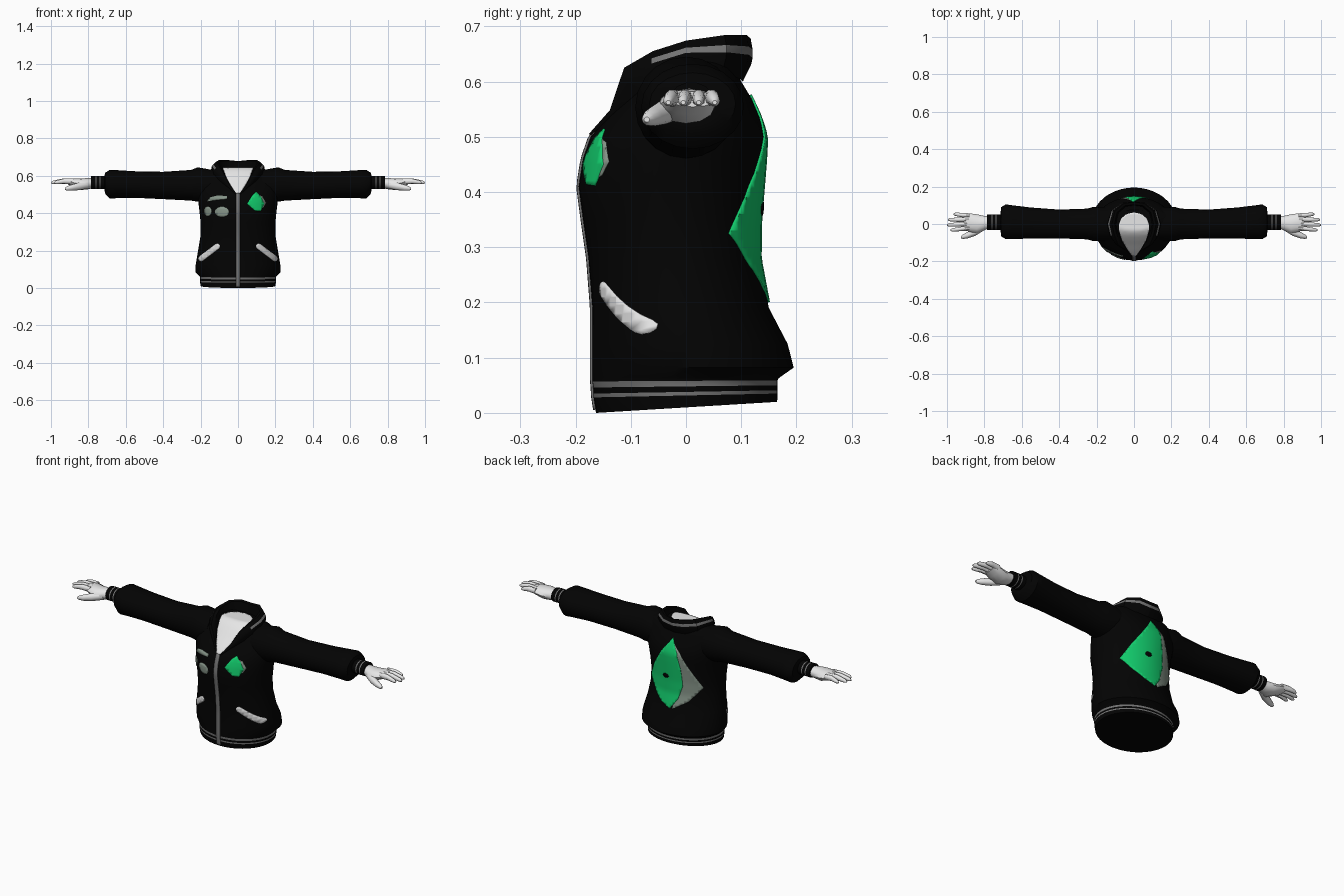
import bpy, bmesh, math
from mathutils import Vector
from mathutils.bvhtree import BVHTree


def material(name, rgb):
    m = bpy.data.materials.new(name)
    m.diffuse_color = (*rgb, 1)
    return m


BLACK = material("black cloth", (0.001, 0.001, 0.001))
GREY = material("grey trim", (0.17, 0.17, 0.17))
WHITE = material("white skin", (0.82, 0.82, 0.82))
PALE = material("pocket trim", (0.76, 0.76, 0.76))
GREEN = material("green patch", (0.006, 0.60, 0.15))
SAGE = material("sage patch", (0.24, 0.30, 0.25))


def finish(name, bm, mats, mirror=False):
    me = bpy.data.meshes.new(name)
    bm.to_mesh(me)
    ob = bpy.data.objects.new(name, me)
    bpy.context.collection.objects.link(ob)
    for m in mats:
        me.materials.append(m)
    if mirror:
        ob.modifiers.new("mirror", "MIRROR").use_mirror_merge = False
    return ob


def loft(rings, closed=True, caps=True, stripes=()):
    """Skin between rings; bands listed in stripes take the second material."""
    bm = bmesh.new()
    vs = [[bm.verts.new(p) for p in r] for r in rings]
    n = len(rings[0])
    for i in range(len(vs) - 1):
        for j in range(n if closed else n - 1):
            k = (j + 1) % n
            f = bm.faces.new((vs[i][j], vs[i][k], vs[i + 1][k], vs[i + 1][j]))
            f.material_index = 1 if i in stripes else 0
    if caps:
        bm.faces.new(vs[0])
        bm.faces.new(vs[-1])
    bmesh.ops.recalc_face_normals(bm, faces=bm.faces[:])
    return bm


def limb(name, sections, mats, n=16, stripes=()):
    """Tube along x from (x, y, z, radius y, radius z), on both sides."""
    rings = [[(x, y + ry * math.cos(2 * math.pi * k / n), z + rz * math.sin(2 * math.pi * k / n))
              for k in range(n)] for x, y, z, ry, rz in sections]
    bm = loft(rings, stripes=stripes)
    finish(name, bm, mats, True)
    bm.free()


# Torso: (z front, z back, y front, y back, half width)
torso = [
    (0.0, 0.02, -0.163, 0.165, 0.200), (0.028, 0.035, -0.168, 0.166, 0.203),
    (0.035, 0.041, -0.168, 0.166, 0.203), (0.041, 0.046, -0.168, 0.166, 0.203),
    (0.046, 0.050, -0.169, 0.166, 0.203), (0.057, 0.059, -0.170, 0.166, 0.203),
    (0.064, 0.063, -0.170, 0.168, 0.206), (0.082, 0.082, -0.170, 0.195, 0.226),
    (0.125, 0.125, -0.170, 0.184, 0.226), (0.19, 0.19, -0.170, 0.150, 0.215),
    (0.28, 0.28, -0.177, 0.133, 0.200), (0.35, 0.35, -0.187, 0.134, 0.200),
    (0.41, 0.41, -0.195, 0.139, 0.206), (0.46, 0.46, -0.187, 0.143, 0.212),
    (0.50, 0.50, -0.173, 0.145, 0.218), (0.535, 0.535, -0.143, 0.134, 0.220),
    (0.57, 0.57, -0.110, 0.118, 0.220), (0.60, 0.60, -0.083, 0.100, 0.213),
    (0.625, 0.625, -0.058, 0.088, 0.190), (0.64, 0.64, -0.035, 0.075, 0.120)]
N = 40
rings = []
for zf, zb, yf, yb, w in torso:
    ring = []
    for k in range(N):
        a = 2 * math.pi * k / N
        t = (1 + math.sin(a)) / 2
        ring.append((w * math.cos(a), yf + (yb - yf) * t, zf + (zb - zf) * t))
    rings.append(ring)
body = loft(rings, stripes=(1, 4))
finish("jacket_body", body, [BLACK, GREY])
tree = BVHTree.FromBMesh(body)


def plate(name, outline, side, mat, lift=0.003, cell=0.015):
    """Thin outline cut on a grid and laid on the body from front, back or top."""
    bm = bmesh.new()
    bm.faces.new([bm.verts.new((u, v, 0)) for u, v in outline])
    for ax in (0, 1):
        vals = [p[ax] for p in outline]
        c = math.ceil(min(vals) / cell) * cell
        while c < max(vals):
            co, no = [0, 0, 0], [0, 0, 0]
            co[ax], no[ax] = c, 1
            bmesh.ops.bisect_plane(bm, geom=bm.verts[:] + bm.edges[:] + bm.faces[:],
                                   plane_co=co, plane_no=no, dist=1e-5)
            c += cell
    bmesh.ops.triangulate(bm, faces=bm.faces[:])
    for v in bm.verts:
        u, w = v.co.x, v.co.y
        start, ray = {"front": ((u, -1, w), (0, 1, 0)), "back": ((u, 1, w), (0, -1, 0)),
                      "top": ((u, w, 2), (0, 0, -1))}[side]
        hit, normal, _, _ = tree.ray_cast(Vector(start), Vector(ray))
        if hit is None:
            hit, normal, _, _ = tree.find_nearest(Vector(start))
        v.co = hit + normal * lift
    out = {"front": Vector((0, -1, 0)), "back": Vector((0, 1, 0)), "top": Vector((0, 0, 1))}[side]
    bm.normal_update()
    for f in bm.faces:
        if f.normal.dot(out) < 0:
            f.normal_flip()
    ob = finish(name, bm, [mat])
    solid = ob.modifiers.new("thickness", "SOLIDIFY")
    solid.thickness, solid.offset = lift + 0.001, -1
    bm.free()


def oval(cx, cy, rx, ry, n=14):
    return [(cx + rx * math.cos(2 * math.pi * k / n), cy + ry * math.sin(2 * math.pi * k / n))
            for k in range(n)]


def capsule(x1, z1, x2, z2, r):
    a = math.atan2(z2 - z1, x2 - x1)
    ends = [(x2, z2, a - math.pi / 2), (x1, z1, a + math.pi / 2)]
    return [(x + r * math.cos(b + math.pi * k / 5), z + r * math.sin(b + math.pi * k / 5))
            for x, z, b in ends for k in range(6)]


# Bare chest and neck opening
half = [(0.014, -0.165), (0.038, -0.13), (0.064, -0.085), (0.081, -0.03), (0.08, 0.0),
        (0.068, 0.03), (0.04, 0.053)]
plate("chest_opening", [(0, -0.178)] + half + [(0, 0.062)] + [(-x, y) for x, y in half[::-1]],
      "top", WHITE, cell=0.01)

# Zipper and slanted pockets
plate("zipper", [(-0.011, 0.006), (0.011, 0.006), (0.011, 0.505), (-0.011, 0.505)],
      "front", GREY, lift=0.004)
for s, label in ((1, "left"), (-1, "right")):
    plate(label + "_pocket", capsule(s * 0.11, 0.223, s * 0.196, 0.157, 0.015), "front", PALE)

# Chest patches
plate("chest_patch_shade", [(0.10, 0.50), (0.13, 0.49), (0.15, 0.455), (0.135, 0.43), (0.10, 0.415)],
      "front", SAGE, lift=0.002)
plate("chest_patch", [(0.048, 0.45), (0.09, 0.413), (0.12, 0.411), (0.138, 0.45),
                      (0.122, 0.485), (0.098, 0.513), (0.078, 0.497)], "front", GREEN, lift=0.004)
plate("chest_bar", [(-0.165, 0.462), (-0.11, 0.470), (-0.06, 0.475), (-0.058, 0.491),
                    (-0.11, 0.494), (-0.147, 0.485)], "front", SAGE)
plate("oval_patch", oval(-0.085, 0.407, 0.038, 0.028), "front", SAGE)
plate("round_patch", oval(-0.16, 0.41, 0.02, 0.026), "front", SAGE)

# Large back diamond with a darker side
plate("back_patch_shade", [(0.0, 0.57), (-0.06, 0.51), (-0.12, 0.40), (-0.158, 0.325),
                           (-0.10, 0.25), (-0.02, 0.20)], "back", SAGE, lift=0.002)
plate("back_patch", [(-0.005, 0.575), (0.05, 0.50), (0.11, 0.41), (0.153, 0.325), (0.10, 0.265),
                     (0.05, 0.225), (-0.005, 0.20), (-0.045, 0.255), (-0.068, 0.33),
                     (-0.062, 0.42), (-0.042, 0.51)], "back", GREEN, lift=0.004)
plate("back_patch_spot", oval(0.025, 0.37, 0.018, 0.012, 8), "back", BLACK, lift=0.006)
body.free()

# Collar: half path from the front tip to the back, mirrored
low = [(0.014, -0.172, 0.503), (0.06, -0.130, 0.540), (0.102, -0.090, 0.572), (0.130, -0.055, 0.605),
       (0.143, 0.0, 0.625), (0.12, 0.065, 0.615), (0.06, 0.098, 0.605), (0, 0.103, 0.60)]
top = [(0.008, -0.174, 0.506), (0.043, -0.138, 0.548), (0.084, -0.112, 0.625), (0.105, -0.06, 0.655),
       (0.118, 0.0, 0.674), (0.102, 0.07, 0.684), (0.055, 0.11, 0.684), (0, 0.117, 0.678)]
bands = [[] for _ in range(7)]
for a, b in zip(low, top):
    a, b = Vector(a), Vector(b)
    raised = b.z > 0.6
    out = Vector((b.x, b.y, 0)).normalized()
    for i, t in enumerate((0, 0.4, 0.55, 0.74, 1)):
        bands[i].append(a.lerp(b, t) + out * (0.010 if raised else 0.003) * math.sin(math.pi * t))
    bands[5].append(b - out * (0.014 if raised else 0.003) - Vector((0, 0, 0.004)))
    bands[6].append(Vector((b.x * 0.78, b.y * 0.85, 0.625 if b.z > 0.64 else b.z - 0.035)))
collar = loft(bands, closed=False, caps=False)
collar.faces.ensure_lookup_table()
for i, f in enumerate(collar.faces):
    f.material_index = 1 if i // 7 == 2 and i % 7 >= 3 else 0
finish("collar", collar, [BLACK, GREY], True)
collar.free()

# Sleeves, gathered at the end
limb("sleeve", [(0.13, 0.0, 0.545, 0.09, 0.085), (0.215, 0.0, 0.553, 0.092, 0.092),
                (0.25, 0.0, 0.549, 0.082, 0.082), (0.40, 0.0, 0.548, 0.077, 0.073),
                (0.55, 0.005, 0.553, 0.083, 0.071), (0.65, 0.01, 0.555, 0.09, 0.075),
                (0.685, 0.012, 0.555, 0.093, 0.077), (0.71, 0.012, 0.56, 0.078, 0.056),
                (0.714, 0.012, 0.562, 0.045, 0.04)], [BLACK], 20)

# Wrist cuffs with two stripes
limb("cuff", [(x, 0.01, 0.563, 0.042, 0.036) for x in
              (0.70, 0.735, 0.741, 0.757, 0.763, 0.785)], [BLACK, GREY], 14, (1, 3))

# Hands
limb("palm", [(0.775, 0.01, 0.560, 0.032, 0.027), (0.805, 0.004, 0.557, 0.040, 0.030),
              (0.84, 0.0, 0.555, 0.052, 0.031), (0.88, 0.008, 0.563, 0.049, 0.023),
              (0.91, 0.012, 0.568, 0.043, 0.014)], [WHITE], 12)
for i, (y1, y2, tip) in enumerate([(-0.022, -0.032, 0.982), (0.0, -0.005, 1.0),
                                   (0.023, 0.023, 0.994), (0.044, 0.052, 0.965)]):
    mid = (0.88 + tip) / 2
    limb("finger_%d" % (i + 1),
         [(0.88, y1, 0.569, 0.013, 0.016), (mid, (y1 + y2) / 2, 0.571, 0.0115, 0.014),
          (tip - 0.012, y2, 0.565, 0.0095, 0.010), (tip, y2, 0.562, 0.004, 0.004)], [WHITE], 10)
limb("thumb", [(0.80, -0.015, 0.552, 0.018, 0.020), (0.85, -0.043, 0.543, 0.021, 0.021),
               (0.89, -0.060, 0.536, 0.017, 0.017), (0.915, -0.068, 0.532, 0.012, 0.012),
               (0.926, -0.071, 0.531, 0.005, 0.005)], [WHITE], 10)

# Smooth shading with crisp folds
for ob in bpy.context.scene.objects:
    ob.select_set(True)
    bpy.context.view_layer.objects.active = ob
bpy.ops.object.shade_smooth_by_angle(angle=math.radians(40))
